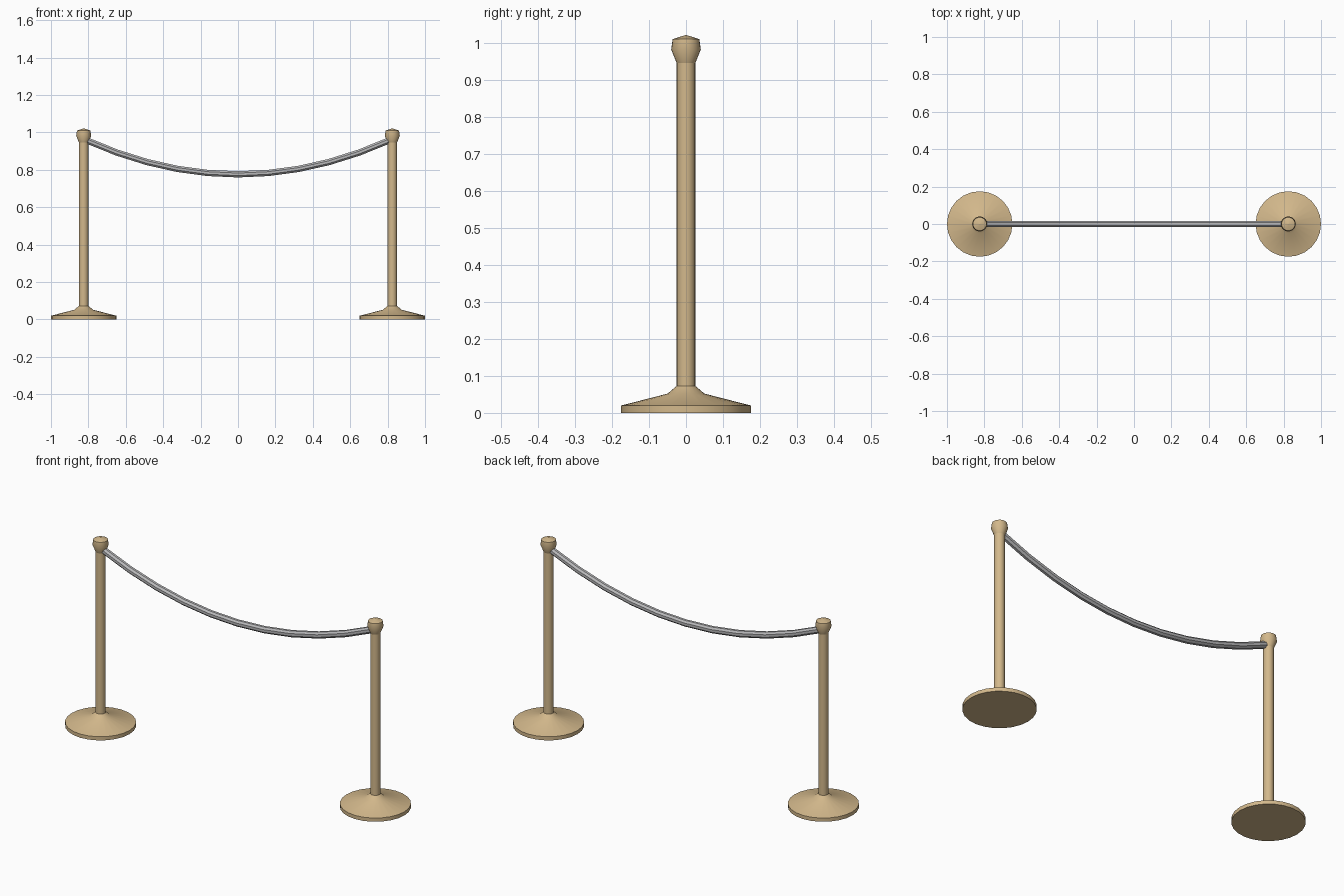
import bpy, bmesh, math

cube = bpy.data.objects.get("Cube")
if cube:
    bpy.data.objects.remove(cube, do_unlink=True)


def make_material(name, color):
    mat = bpy.data.materials.new(name)
    mat.use_nodes = True
    mat.diffuse_color = color
    mat.node_tree.nodes["Principled BSDF"].inputs["Base Color"].default_value = color
    return mat


def skin_rings(name, rings, mat, angle):
    """Join a list of vertex rings into a closed, capped tube."""
    bm = bmesh.new()
    loops = [[bm.verts.new(p) for p in ring] for ring in rings]
    n = len(loops[0])
    for a, b in zip(loops, loops[1:]):
        for i in range(n):
            j = (i + 1) % n
            bm.faces.new((a[i], a[j], b[j], b[i]))
    bm.faces.new(loops[0])
    bm.faces.new(loops[-1])
    bmesh.ops.recalc_face_normals(bm, faces=bm.faces)
    mesh = bpy.data.meshes.new(name)
    bm.to_mesh(mesh)
    bm.free()
    mesh.materials.append(mat)
    obj = bpy.data.objects.new(name, mesh)
    bpy.context.collection.objects.link(obj)
    bpy.ops.object.select_all(action='DESELECT')
    obj.select_set(True)
    bpy.context.view_layer.objects.active = obj
    bpy.ops.object.shade_smooth_by_angle(angle=math.radians(angle))
    return obj


def lathe(name, profile, x, mat, sides=24):
    turns = [2 * math.pi * i / sides for i in range(sides)]
    rings = [[(x + r * math.cos(t), r * math.sin(t), z) for t in turns]
             for r, z in profile]
    return skin_rings(name, rings, mat, 30)


brass = make_material("pale brass", (0.65, 0.48, 0.26, 1))
grey = make_material("rope grey", (0.48, 0.48, 0.49, 1))

POST_X = 0.825
base = [(0.175, 0), (0.175, 0.02), (0.05, 0.052), (0.025, 0.073)]
pole = [(0.025, 0.07), (0.025, 0.95)]
knob = [(0.025, 0.945), (0.04, 0.982), (0.036, 1.01), (0.002, 1.021)]

# Two matching posts
for side, x in (("left", POST_X), ("right", -POST_X)):
    lathe(side + "_base", base, x, brass)
    lathe(side + "_pole", pole, x, brass)
    lathe(side + "_knob", knob, x, brass)

# Sagging rope hung between the knobs
SEGMENTS, SIDES, RADIUS, HALF = 10, 8, 0.018, 0.81
rings = []
for k in range(SEGMENTS + 1):
    u = 2 * k / SEGMENTS - 1
    x, z = HALF * u, 0.776 + 0.182 * u * u
    slope = math.atan(2 * 0.182 * u / HALF)
    ring = []
    for i in range(SIDES):
        t = 2 * math.pi * (i + 0.5) / SIDES
        up = RADIUS * math.sin(t)
        ring.append((x - up * math.sin(slope), RADIUS * math.cos(t),
                     z + up * math.cos(slope)))
    rings.append(ring)
skin_rings("rope", rings, grey, 30)
